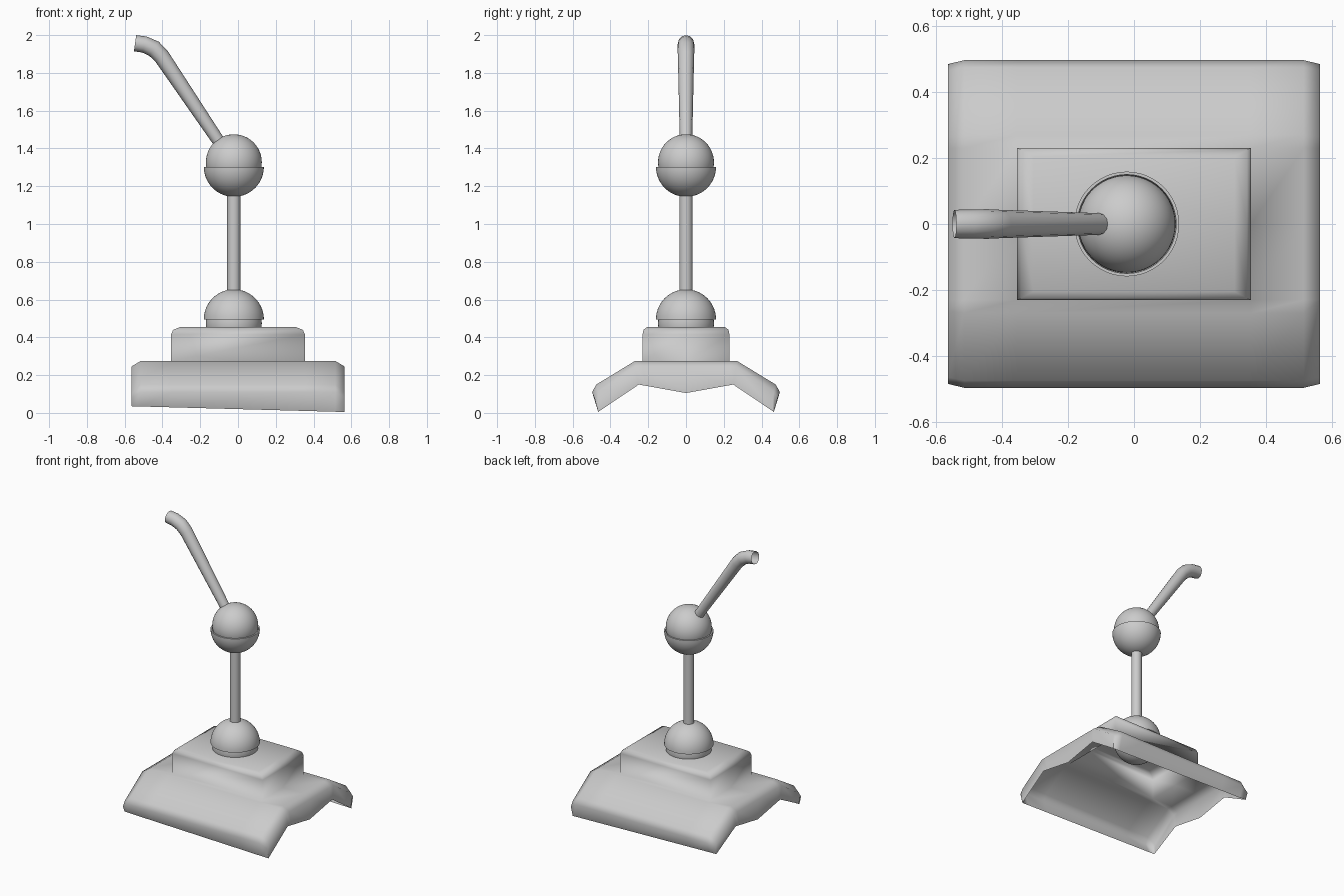
import bpy, bmesh
from math import sin, cos, pi, radians

if "Cube" in bpy.data.objects:
    bpy.data.objects.remove(bpy.data.objects["Cube"])

CX = -0.022  # axis of the stand


def finish(name, bm, angle=None):
    bmesh.ops.remove_doubles(bm, verts=bm.verts[:], dist=0.0005)
    bmesh.ops.recalc_face_normals(bm, faces=bm.faces[:])
    me = bpy.data.meshes.new(name)
    bm.to_mesh(me)
    bm.free()
    ob = bpy.data.objects.new(name, me)
    bpy.context.collection.objects.link(ob)
    bpy.ops.object.select_all(action='DESELECT')
    ob.select_set(True)
    bpy.context.view_layer.objects.active = ob
    if angle:
        bpy.ops.object.shade_smooth_by_angle(angle=radians(angle))
    else:
        bpy.ops.object.shade_smooth()
    return ob


def lathe(name, profile, steps=48):
    bm = bmesh.new()
    vs = [bm.verts.new((CX + r, 0, z)) for r, z in profile]
    es = [bm.edges.new(p) for p in zip(vs, vs[1:])]
    bmesh.ops.spin(bm, geom=vs + es, cent=(CX, 0, 0), axis=(0, 0, 1),
                   angle=2 * pi, steps=steps)
    return finish(name, bm, 40)


def arc(r, zc, a0, a1, n=14):
    pts = [radians(a0 + (a1 - a0) * i / n) for i in range(n + 1)]
    return [(max(r * cos(a), 0), zc + r * sin(a)) for a in pts]


# base: open-bottomed saddle shell with raised pedestal
def section(x, half, drop=0.0):
    pts = [(x, y, z - (drop if z > 0.1 else 0)) for y, z in half]
    return pts + [(x, -y, z) for x, y, z in reversed(pts[:-1])]


top = [(-0.465, 0), (-0.497, 0.11), (-0.475, 0.15), (-0.27, 0.275), (-0.23, 0.275), (0, 0.275)]
end = [(-0.465, 0), (-0.485, 0.11), (-0.465, 0.14), (-0.265, 0.275), (-0.23, 0.275), (0, 0.275)]
lip = [(-0.465, 0), (-0.465, 0), (-0.46, 0.004), (-0.25, 0.15), (-0.21, 0.143), (0, 0.105)]
rows = [section(-0.565, lip), section(-0.565, end, 0.03), section(-0.515, top),
        section(-0.355, top), section(0.355, top), section(0.515, top),
        section(0.565, end, 0.03), section(0.565, lip)]
bm = bmesh.new()
grid = []
for row in rows:
    # the lower rim falls slightly from left to right
    grid.append([bm.verts.new((x, y, z + (0.02 - 0.027 * x if z < 0.05 else 0)))
                 for x, y, z in row])
for i in range(len(grid) - 1):
    for j in range(len(grid[0]) - 1):
        if i == 3 and j in (4, 5):
            continue  # opening under the pedestal
        bm.faces.new((grid[i][j], grid[i + 1][j], grid[i + 1][j + 1], grid[i][j + 1]))
rings = []
for hx, hy, z in [(0.355, 0.23, 0.275), (0.355, 0.23, 0.415), (0.343, 0.225, 0.44), (0.305, 0.205, 0.455)]:
    rings.append([bm.verts.new((sx * hx, sy * hy, z)) for sx, sy in
                  [(-1, -1), (1, -1), (1, 0), (1, 1), (-1, 1), (-1, 0)]])
for a, b in zip(rings, rings[1:]):
    for k in range(6):
        n = (k + 1) % 6
        bm.faces.new((a[k], a[n], b[n], b[k]))
bm.faces.new(rings[-1])
finish("base", bm)

# ball joints: a ball held in a cup, the lower one upside down
for label, cup_z, ball_z, s in [("lower", 0.495, 0.475, 1), ("upper", 1.303, 1.327, -1)]:
    lathe(label + "_ball", arc(0.148, ball_z, -90, 90, 24))
    lathe(label + "_cup", arc(0.159, cup_z, 90 * s, 0) + arc(0.15, cup_z, 0, 30 * s, 4))

# post between the joints
lathe("post", [(0.035, 0.6), (0.035, 1.2)], 24)

# arm: tapered open tube with a bent tip
cu = bpy.data.curves.new("arm", 'CURVE')
cu.dimensions = '3D'
cu.bevel_depth = 1.0
cu.bevel_resolution = 4
path = [(-0.06, 1.375, 0.032), (-0.107, 1.445, 0.033), (-0.405, 1.888, 0.043),
        (-0.445, 1.928, 0.045), (-0.495, 1.95, 0.044), (-0.545, 1.957, 0.043)]
sp = cu.splines.new('POLY')
sp.points.add(len(path) - 1)
for p, (x, z, r) in zip(sp.points, path):
    p.co = (x, 0, z, 1)
    p.radius = r
arm = bpy.data.objects.new("arm", cu)
bpy.context.collection.objects.link(arm)
bpy.ops.object.select_all(action='DESELECT')
arm.select_set(True)
bpy.context.view_layer.objects.active = arm
bpy.ops.object.convert(target='MESH')
bpy.ops.object.shade_smooth()
